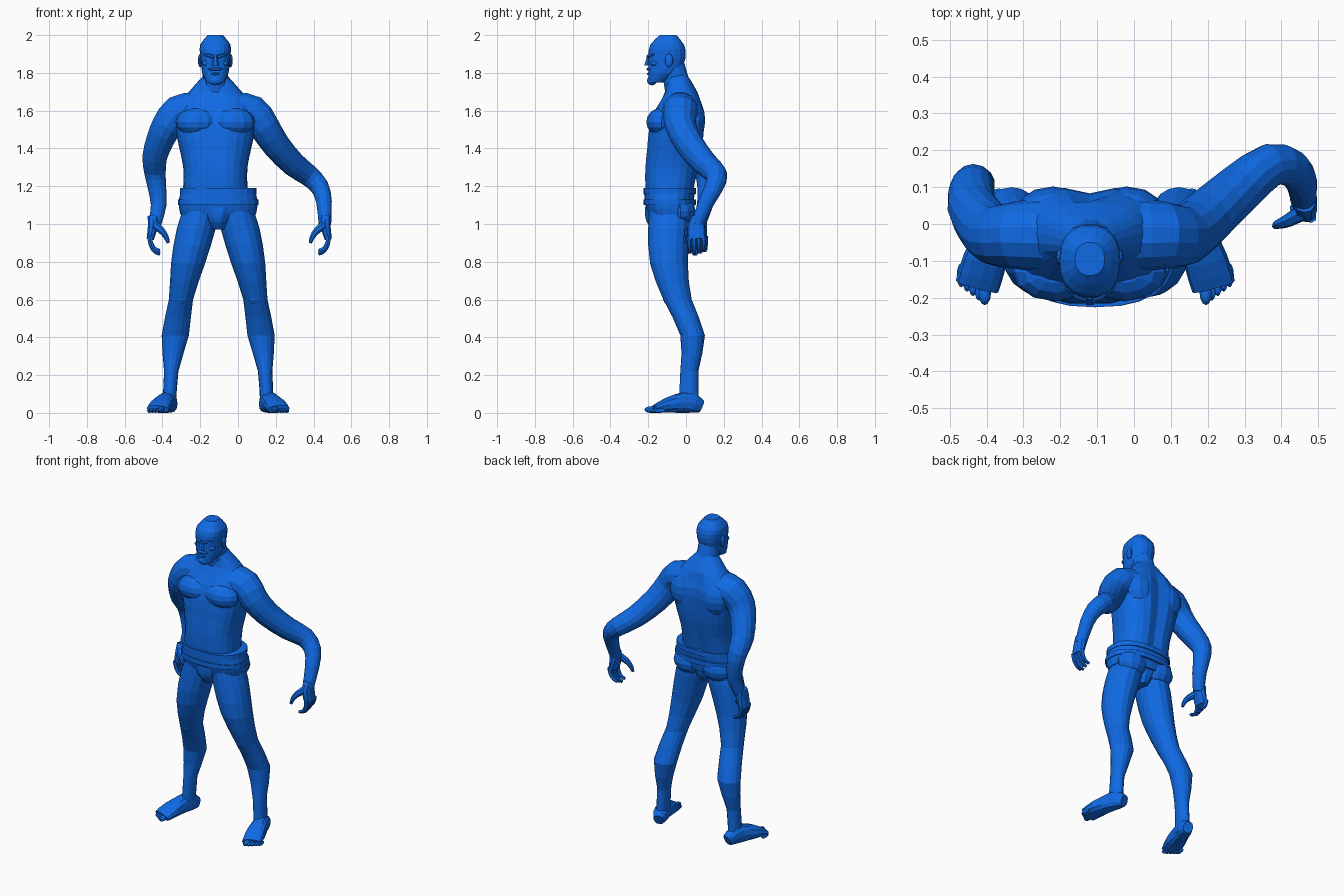
import bpy
import bmesh
import math
from mathutils import Vector

cube = bpy.data.objects.get("Cube")
if cube:
    bpy.data.objects.remove(cube)

skin = bpy.data.materials.new("bright_blue")
skin.use_nodes = True
blue = (.005, .145, .78, 1)
skin.diffuse_color = blue
skin.node_tree.nodes["Principled BSDF"].inputs["Base Color"].default_value = blue

X, Y, Z = Vector((1, 0, 0)), Vector((0, 1, 0)), Vector((0, 0, 1))
BODY_X = -.12
HIP_X = -.105
SIDES = {"left": 1, "right": -1}


def finish(name, bm):
    bmesh.ops.recalc_face_normals(bm, faces=bm.faces)
    mesh = bpy.data.meshes.new(name)
    bm.to_mesh(mesh)
    bm.free()
    mesh.materials.append(skin)
    obj = bpy.data.objects.new(name, mesh)
    bpy.context.collection.objects.link(obj)


def refine(sections):
    """Insert a smooth in-between section after each given section."""
    rows = [Vector(section) for section in sections]
    padded = [rows[0], *rows, rows[-1]]
    result = []
    for before, start, end, after in zip(padded, padded[1:], padded[2:], padded[3:]):
        middle = (start + end) / 2
        result += [start, middle + (middle - (before + after) / 2) / 8]
    return result + [rows[-1]]


def rounded(value, power):
    return math.copysign(abs(value) ** (2 / power), value)


def loft(name, sections, sides=16, ref=X, level=False, power=2, shape=None):
    """Skin oval rings (x, y, z, side radius, other radius) along a path."""
    bm = bmesh.new()
    rows = refine(sections)
    points = [row.to_3d() if len(row) == 3 else Vector(row[:3]) for row in rows]
    last = len(rows) - 1
    rings = []
    for i, row in enumerate(rows):
        along = Z if level else (points[min(i + 1, last)] - points[max(i - 1, 0)]).normalized()
        across = (ref - along * ref.dot(along)).normalized()
        other = along.cross(across)
        ring = []
        for k in range(sides):
            angle = math.tau * k / sides
            co = (points[i] + across * rounded(math.cos(angle), power) * row[3]
                  + other * rounded(math.sin(angle), power) * row[4])
            ring.append(bm.verts.new(shape(co) if shape else co))
        rings.append(ring)
    for low, high in zip(rings, rings[1:]):
        for k in range(sides):
            n = (k + 1) % sides
            bm.faces.new((low[k], low[n], high[n], high[k]))
    bm.faces.new(rings[0])
    bm.faces.new(rings[-1])
    finish(name, bm)


def tube(name, path, start_radius, end_radius, sides=8, ref=Y):
    """Loft a round limb that tapers evenly from start to end."""
    step = (end_radius - start_radius) / (len(path) - 1)
    radii = [start_radius + step * i for i in range(len(path))]
    loft(name, [(*point, radius, radius) for point, radius in zip(path, radii)], sides, ref)


def stack(name, x, bottom, step, rows, sides=24, power=2.4, shape=None, lean=None):
    """Loft evenly spaced level rings given as (half width, front y, back y)."""
    sections = []
    for i, (half, front, back) in enumerate(rows):
        z = bottom + step * i
        centre = x + lean(z) if lean else x
        sections.append((centre, (front + back) / 2, z, half, (back - front) / 2))
    loft(name, sections, sides, level=True, power=power, shape=shape)


def blob(name, centre, radii):
    bm = bmesh.new()
    bmesh.ops.create_uvsphere(bm, u_segments=12, v_segments=8, radius=1)
    bmesh.ops.scale(bm, vec=radii, verts=bm.verts)
    bmesh.ops.translate(bm, vec=centre, verts=bm.verts)
    finish(name, bm)


def furrow(co):
    """Press in the spine, and more lightly the line down the front."""
    depth = .02 * math.exp(-((co.x - BODY_X) / .04) ** 2)
    if co.z < 1.7:
        co.y += -depth if co.y > 0 else depth / 3
    return co


# Torso and neck
stack("torso", BODY_X, 1.1, .1, [
    (.18, -.21, .03), (.17, -.22, .05), (.17, -.22, .07), (.19, -.21, .09),
    (.21, -.2, .1), (.21, -.17, .1), (.14, -.11, .06), (.05, -.1, 0)], shape=furrow)
tube("neck", [(BODY_X, -.03, 1.66), (BODY_X, -.05, 1.75), (BODY_X, -.07, 1.84)], .075, .064, 14, X)

# Head and face
stack("head", BODY_X, 1.75, .05, [
    (.047, -.2, -.12), (.07, -.2, -.04), (.076, -.2, -.01),
    (.081, -.2, 0), (.08, -.19, -.01), (.04, -.14, -.05)], sides=18)
tube("nose", [(BODY_X, -.195, 1.89), (BODY_X, -.202, 1.86), (BODY_X, -.203, 1.84)], .01, .02, 6, X)
blob("moustache", (BODY_X, -.19, 1.82), (.04, .02, .01))
blob("lower_lip", (BODY_X, -.19, 1.795), (.026, .017, .008))
blob("chin_beard", (BODY_X, -.18, 1.76), (.04, .026, .026))

# Trunks with bands and pouch
stack("trunks", HIP_X, 1.05, .07, [(.2, -.2, .03), (.21, -.22, .04), (.19, -.22, .05)])
for label, z, half in (("hip_band", 1.1, .213), ("waistband", 1.16, .203)):
    stack(label, HIP_X, z, .03, [(half, -.226, .052)] * 2)
stack("trunks_pouch", HIP_X, .97, .04, [
    (.035, -.18, -.01), (.06, -.21, .01), (.08, -.22, .02), (.1, -.22, .03)], sides=14)


def leg_lean(z):
    """Distance of the leg's centre from the middle: feet wide, hips close."""
    return .26 - .15 * z ** 1.7


def build_leg(label, side):
    stack(label + "_leg", HIP_X, .03, .19, [
        (.038, -.04, .07), (.038, -.03, .065), (.072, -.03, .1),
        (.064, -.12, .03), (.09, -.19, .01), (.103, -.2, .02), (.09, -.19, .02)],
        sides=16, power=2, lean=lambda z: side * leg_lean(z))
    blob(label + "_kneecap", (HIP_X + side * leg_lean(.62), -.08, .62), (.045, .045, .055))
    blob(label + "_seat", (HIP_X + side * .1, -.03, 1.07), (.1, .08, .08))

    # Foot turned outward along a straight line, with five toes
    def foot_x(y):
        return HIP_X + side * (.27 - .3 * y)

    loft(label + "_foot", [(foot_x(y), y, height, half, height) for y, height, half in (
        (.08, .035, .03), (.04, .05, .044), (-.01, .055, .046), (-.1, .04, .06), (-.17, .02, .06))],
        12, power=2.4)
    for toe in range(5):
        size = .012 if toe else .017
        centre = (HIP_X + side * (.3 + .016 * toe), -.187 + .012 * toe, size)
        blob(f"{label}_toe_{toe + 1}", centre, (size, .033, size))


def build_arm(label, side, path):
    """Every arm shares the shoulder; the rest of the path sets its pose."""
    shoulder = [(BODY_X + side * reach, -.03, z) for reach, z in ((.12, 1.6), (.2, 1.59), (.255, 1.52))]
    tube(label + "_arm", shoulder + path, .1, .034, 14)


def build_hand(label, side, x, y):
    def at(inward, forward, z):
        return (x - side * inward, y - forward, z)

    loft(label + "_palm", [(*at(0, -.01, 1.04), .034, .03), (*at(0, 0, .99), .047, .028),
                           (*at(.015 * -1, 0, .92), .047, .02)], 10, Y, power=2.4)
    # Fingers curl inward along a quarter turn
    for i, finger in enumerate(("index", "middle", "ring", "little")):
        forward = .037 - .025 * i
        length = .095 - .01 * abs(i - 1)
        bends = [math.radians(angle) for angle in range(0, 91, 30)]
        curl = [at(-.018 + .055 * (1 - math.cos(bend)), forward, .935 - length * math.sin(bend))
                for bend in bends]
        tube(f"{label}_{finger}_finger", curl, .015, .009, 6)
    tube(label + "_thumb", [at(0, .02, 1), at(.045, .045, .965), at(.07, .055, .93), at(.08, .06, .9)],
         .024, .009, 7)


# Paired parts of the body, face and limbs
for label, side in SIDES.items():
    def beside(offset, y, z):
        return (BODY_X + side * offset, y, z)

    blob(label + "_chest", beside(.095, -.13, 1.54), (.115, .08, .075))
    blob(label + "_shoulder_blade", beside(.1, .035, 1.55), (.1, .067, .11))
    tube(label + "_brow", [beside(.01, -.2, 1.885), beside(.035, -.193, 1.893), beside(.06, -.167, 1.897)],
         .011, .008, 6, Z)
    blob(label + "_cheek", beside(.045, -.165, 1.85), (.026, .024, .016))
    blob(label + "_ear", beside(.08, -.09, 1.865), (.012, .022, .036))
    build_leg(label, side)

# Left arm swings out and back, right arm hangs with a bent elbow
build_arm("left", 1, [(.2, .02, 1.42), (.29, .1, 1.32), (.37, .16, 1.26),
                      (.43, .15, 1.2), (.455, .11, 1.12), (.46, .06, 1)])
build_arm("right", -1, [(-.41, 0, 1.45), (-.44, .05, 1.36), (-.44, .1, 1.28),
                        (-.43, .11, 1.2), (-.42, .1, 1.1), (-.44, .07, 1)])
build_hand("left", 1, .463, .055)
build_hand("right", -1, -.45, .065)
